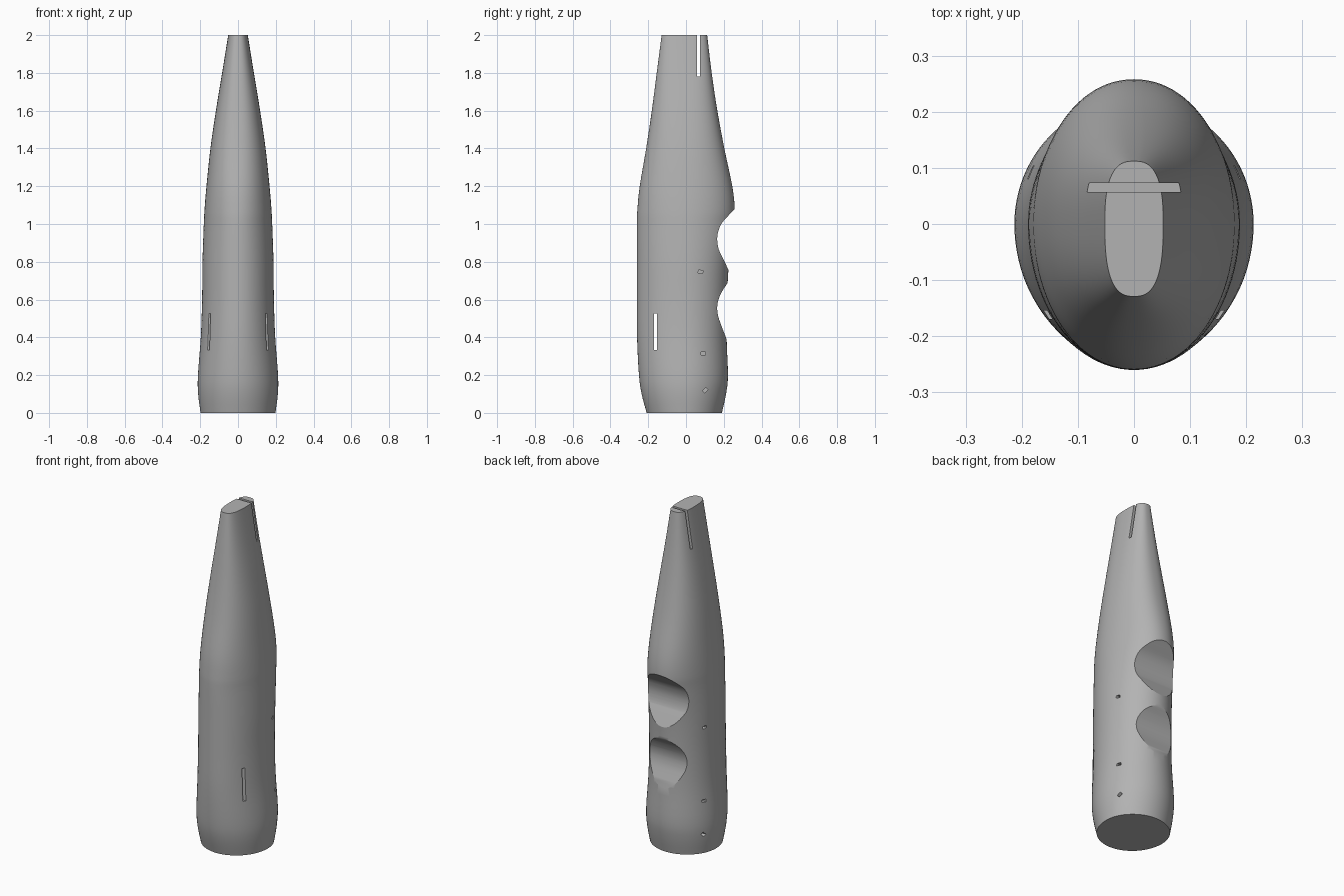
import bpy, bmesh, math
from mathutils import Matrix, Vector

if "Cube" in bpy.data.objects:
    bpy.data.objects.remove(bpy.data.objects["Cube"], do_unlink=True)

grey = bpy.data.materials.new("plain grey")
grey.use_nodes = True
grey.diffuse_color = (0.45, 0.45, 0.45, 1)
grey.node_tree.nodes["Principled BSDF"].inputs["Base Color"].default_value = (0.45, 0.45, 0.45, 1)


def make_object(name, bm):
    bmesh.ops.recalc_face_normals(bm, faces=bm.faces)
    mesh = bpy.data.meshes.new(name)
    bm.to_mesh(mesh)
    bm.free()
    mesh.materials.append(grey)
    obj = bpy.data.objects.new(name, mesh)
    bpy.context.collection.objects.link(obj)
    return obj


def spline(a, b, c, d, t):
    return b + 0.5 * t * (c - a + t * (2 * a - 5 * b + 4 * c - d + t * (3 * (b - c) + d - a)))


def prism(outline, half_width):
    """Extrude a (y, z) outline along x."""
    bm = bmesh.new()
    face = bm.faces.new([bm.verts.new((-half_width, y, z)) for y, z in outline])
    grown = bmesh.ops.extrude_face_region(bm, geom=[face])["geom"]
    bmesh.ops.translate(bm, vec=(2 * half_width, 0, 0),
                        verts=[v for v in grown if isinstance(v, bmesh.types.BMVert)])
    return bm


def box(size, center, turn=0):
    bm = bmesh.new()
    m = (Matrix.Translation(center) @ Matrix.Rotation(turn, 4, 'X')
         @ Matrix.Diagonal((*size, 1)))
    bmesh.ops.create_cube(bm, size=1, matrix=m)
    return bm


def carve(bm):
    cutter = make_object("cutter", bm)
    cutter.hide_render = True
    mod = body.modifiers.new("cut", 'BOOLEAN')
    mod.operation, mod.solver, mod.object = 'DIFFERENCE', 'EXACT', cutter
    bpy.ops.object.modifier_apply(modifier=mod.name)
    bpy.data.objects.remove(cutter, do_unlink=True)


# Body sections: height, half width, front depth, back depth
sections = [Vector(s) for s in (
    (0, .198, .208, .19), (.1, .211, .235, .212), (.2, .212, .249, .222),
    (.4, .197, .259, .215), (.6, .19, .26, .217), (.8, .188, .26, .228),
    (1, .181, .26, .252), (1.08, .177, .257, .258), (1.2, .167, .245, .245),
    (1.4, .146, .211, .203), (1.6, .117, .181, .166), (1.8, .084, .155, .136),
    (2, .052, .129, .112))]
rows = []
for i in range(len(sections) - 1):
    near = [sections[min(max(i + k, 0), len(sections) - 1)] for k in (-1, 0, 1, 2)]
    rows += [spline(*near, step / 4) for step in range(4)]
rows.append(sections[-1])

# Lofted body, becoming squarer towards the tip
SIDES = 96
bm = bmesh.new()
rings = []
for z, half, front, back in rows:
    power = 2 / (2 + 0.7 * max(0, z - 1))
    ring = []
    for k in range(SIDES):
        c, s = math.cos(math.tau * k / SIDES), math.sin(math.tau * k / SIDES)
        x = math.copysign(abs(c) ** power, c) * half
        y = math.copysign(abs(s) ** power, s) * (back if s > 0 else front)
        ring.append(bm.verts.new((x, y, z)))
    rings.append(ring)
for low, high in zip(rings, rings[1:]):
    for k in range(SIDES):
        n = (k + 1) % SIDES
        bm.faces.new((low[k], low[n], high[n], high[k]))
bm.faces.new(rings[0])
bm.faces.new(rings[-1])
body = make_object("grip_body", bm)
bpy.context.view_layer.objects.active = body
body.select_set(True)

# Two finger scallops across the back
scallops = (
    [(.28, 1.098), (.258, 1.08), (.225, 1.045), (.19, 1.005), (.172, .965), (.165, .92),
     (.172, .87), (.19, .83), (.226, .755), (.25, .705)],
    [(.25, .755), (.221, .69), (.192, .645), (.172, .6), (.165, .555), (.171, .51),
     (.188, .46), (.215, .39), (.235, .335)])
for points in scallops:
    curve = []
    for i in range(len(points) - 1):
        near = [Vector(points[min(max(i + k, 0), len(points) - 1)]) for k in (-1, 0, 1, 2)]
        curve += [spline(*near, step / 3) for step in range(3)]
    curve.append(Vector(points[-1]))
    carve(prism(curve + [(.4, points[-1][1]), (.4, points[0][1])], .4))

# Slit in the tip and through slot low at the front
carve(box((.6, .016, .44), (0, .065, 2)))
carve(box((.6, .015, .195), (0, -.162, .43)))

# Small blind pin holes on both sides
for y, z, surface, turn in ((.077, .747, .178, -.2), (.092, .315, .185, 0), (.102, .12, .185, .8)):
    for side in (-1, 1):
        carve(box((.08, .024, .016), (side * surface, y, z), turn))

bpy.ops.object.shade_smooth_by_angle(angle=math.radians(30))
